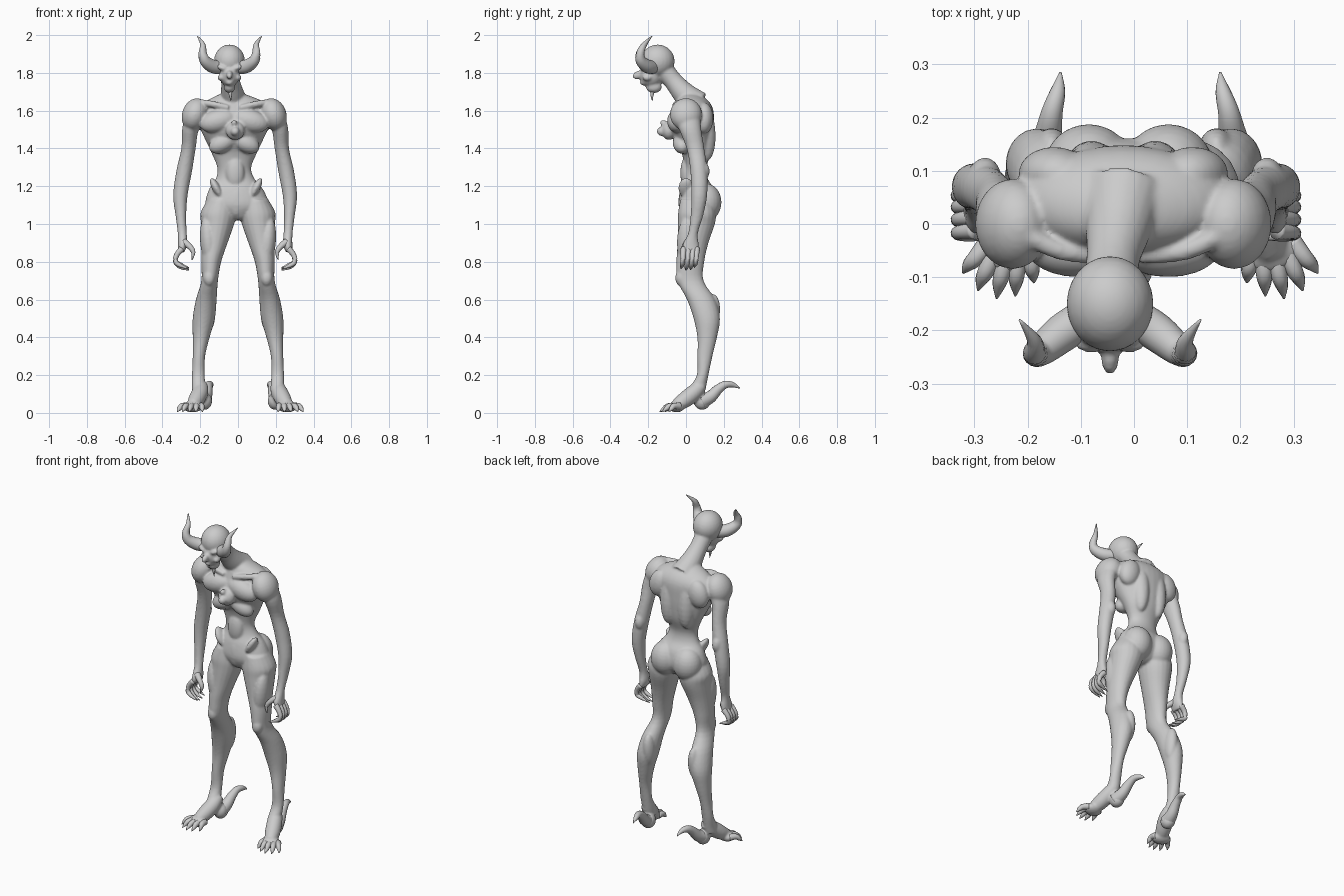
import bpy, bmesh, math
from mathutils import Vector, Matrix

grey = bpy.data.materials.new("grey skin")
grey.diffuse_color = (0.6, 0.6, 0.6, 1)


def spline(rows, steps):
    """Catmull-Rom interpolation of rows of numbers."""
    out, n = [], len(rows)
    for i in range(n - 1):
        p = [rows[max(0, min(n - 1, i + k))] for k in (-1, 0, 1, 2)]
        for s in range(steps):
            t = s / steps
            out.append([0.5 * (2 * b + (c - a) * t + (2*a - 5*b + 4*c - d) * t*t
                               + (3*b - a - 3*c + d) * t**3) for a, b, c, d in zip(*p)])
    return out + [list(rows[-1])]


def loft(bm, rows, side=1, off=0.0, sides=20, steps=4):
    """Rows (x,y,z,rx,ry) give level rings, rows (x,y,z,r) rings across the path."""
    pts = [[side * r[0] + off] + list(r[1:]) for r in rows]
    pts = spline(pts, steps)
    rings = []
    for i, p in enumerate(pts):
        c = Vector(p[:3])
        if len(p) == 5:
            u, v, ru, rv = Vector((1, 0, 0)), Vector((0, 1, 0)), p[3], p[4]
        else:
            t = Vector(pts[min(i + 1, len(pts) - 1)][:3]) - Vector(pts[max(i - 1, 0)][:3])
            q = t.to_track_quat('Z', 'Y')
            u, v = q @ Vector((1, 0, 0)), q @ Vector((0, 1, 0))
            ru = rv = p[3]
        ru, rv = max(ru, 0.001), max(rv, 0.001)
        rings.append([bm.verts.new(c + u * ru * math.cos(a) + v * rv * math.sin(a))
                      for a in (2 * math.pi * k / sides for k in range(sides))])
    for a, b in zip(rings, rings[1:]):
        for k in range(sides):
            bm.faces.new((a[k], a[(k + 1) % sides], b[(k + 1) % sides], b[k]))
    bm.faces.new(rings[0][::-1])
    bm.faces.new(rings[-1])


def ball(bm, c, r, tilt=(0, 0, 0)):
    """Ellipsoid with centre c, radii r, rotated about x, y and z."""
    m = Matrix.Translation(c)
    for ang, ax in zip(tilt, 'XYZ'):
        m = m @ Matrix.Rotation(ang, 4, ax)
    bmesh.ops.create_uvsphere(bm, u_segments=24, v_segments=14, radius=1,
                              matrix=m @ Matrix.Diagonal((*r, 1)))


def finish(bm, name, voxel=0.0):
    bmesh.ops.recalc_face_normals(bm, faces=bm.faces)
    me = bpy.data.meshes.new(name)
    bm.to_mesh(me)
    bm.free()
    me.materials.append(grey)
    for p in me.polygons:
        p.use_smooth = True
    ob = bpy.data.objects.new(name, me)
    bpy.context.collection.objects.link(ob)
    if voxel:
        m = ob.modifiers.new("blend", 'REMESH')
        m.mode, m.voxel_size, m.use_smooth_shade = 'VOXEL', voxel, True
        m = ob.modifiers.new("soften", 'SMOOTH')
        m.factor, m.iterations = 0.5, 5
    return ob


body = bmesh.new()

# torso and pelvis
loft(body, [(-.03, .02, 1.69, .06, .05), (-.02, .035, 1.65, .15, .085),
            (-.02, .04, 1.60, .195, .105), (-.02, .03, 1.52, .185, .118),
            (-.02, .04, 1.45, .155, .105), (-.02, .055, 1.38, .122, .08),
            (-.02, .05, 1.30, .09, .058), (-.015, .053, 1.24, .102, .062),
            (-.01, .06, 1.18, .145, .09), (-.005, .06, 1.10, .165, .10),
            (0, .055, 1.04, .10, .07), (0, .05, 1.02, .04, .04)], sides=32)
ball(body, (-.01, -.005, 1.12), (.045, .035, .085))
for s in (-1, 1):
    ball(body, (-.02 + s * .085, -.045, 1.545), (.10, .055, .06), (0, s * .25, 0))   # chest
    ball(body, (-.02 + s * .06, .09, 1.50), (.055, .065, .17), (.1, 0, 0))           # back column
    ball(body, (-.02 + s * .13, .095, 1.56), (.065, .05, .085), (0, s * -.3, 0))     # shoulder blade
    ball(body, (-.02 + s * .06, -.02, 1.43), (.08, .05, .05), (0, s * .5, 0))        # rib arch
    ball(body, (s * .075 - .01, .105, 1.115), (.085, .083, .10))                     # buttock
    ball(body, (s * .105 - .01, .0, 1.19), (.022, .04, .06), (0, s * .5, 0))         # hip bone
    loft(body, [(.03, -.06, 1.615, .015), (.12, -.05, 1.635, .018),
                (.2, -.01, 1.645, .018)], s, -.02, 10)                               # collar bone
# belly and chest growth
ball(body, (-.015, .005, 1.27), (.05, .035, .09))
ball(body, (-.015, -.09, 1.495), (.05, .04, .05))
ball(body, (-.015, -.125, 1.49), (.025, .03, .025))
ball(body, (-.02, -.12, 1.535), (.015, .018, .016))

# neck and head
loft(body, [(-.02, .055, 1.63, .08), (-.03, -.01, 1.69, .062),
            (-.04, -.07, 1.76, .05), (-.045, -.13, 1.83, .055)])
ball(body, (-.045, -.15, 1.862), (.082, .09, .088))
ball(body, (-.045, -.185, 1.79), (.053, .062, .065))
ball(body, (-.045, -.17, 1.725), (.03, .042, .032))
ball(body, (-.045, -.215, 1.75), (.024, .03, .018))
ball(body, (-.045, -.25, 1.79), (.017, .035, .022), (.4, 0, 0))
for s in (-1, 1):
    ball(body, (-.045 + s * .035, -.222, 1.825), (.035, .02, .015), (0, s * -.35, 0))  # brow
    ball(body, (-.045 + s * .045, -.205, 1.775), (.018, .025, .018))                   # cheek

for s in (-1, 1):
    # arm, with deltoid, elbow and palm
    loft(body, [(.19, .005, 1.61, .06, .07), (.235, .02, 1.51, .045, .06),
                (.247, .05, 1.40, .038, .047), (.27, .068, 1.28, .042, .045),
                (.29, .07, 1.15, .038, .042), (.287, .057, 1.04, .028, .033),
                (.28, .037, .95, .024, .026), (.278, .025, .89, .025, .043),
                (.288, .025, .85, .018, .042)], s, -.015)
    ball(body, (s * .208 - .02, .0, 1.58), (.068, .085, .088), (0, s * -.35, 0))
    ball(body, (s * .265 - .015, .09, 1.28), (.03, .035, .05))

    # leg from hip to ankle
    loft(body, [(.09, .055, 1.13, .07, .085), (.103, .058, 1.06, .095, .10),
                (.108, .055, 1.0, .088, .098), (.125, .037, .9, .07, .082),
                (.142, .023, .8, .053, .074), (.15, .023, .7, .044, .07),
                (.168, .08, .6, .055, .075), (.181, .11, .5, .059, .07),
                (.195, .112, .4, .045, .052), (.207, .1, .3, .033, .04),
                (.21, .088, .2, .034, .031), (.208, .06, .13, .036, .045),
                (.21, .05, .09, .035, .045)], s)
    ball(body, (s * .152, -.025, .715), (.032, .032, .045))       # knee cap
    ball(body, (s * .155, .01, .9), (.045, .058, .14), (0, s * .1, 0))   # thigh muscle
    ball(body, (s * .155, .135, .53), (.035, .045, .10), (-.1, 0, 0))   # calf
    # foot and heel pad
    loft(body, [(.2, .085, .15, .03), (.21, .045, .11, .043), (.23, -.005, .07, .043),
                (.248, -.05, .04, .034)], s, .01)
    ball(body, (s * .25 + .01, -.05, .033), (.055, .042, .03), (0, 0, s * .3))
    ball(body, (s * .187 + .01, .085, .062), (.04, .045, .046))
finish(body, "body", 0.0065)

for s, tag in ((-1, "left"), (1, "right")):
    # horn, sweeping out then up and back
    bm = bmesh.new()
    loft(bm, [(.045, -.175, 1.83, .036), (.09, -.205, 1.835, .036), (.13, -.238, 1.865, .029),
              (.142, -.242, 1.905, .022), (.142, -.22, 1.95, .014), (.17, -.18, 1.995, .002)],
         s, -.045, 16)
    finish(bm, tag + "_horn")

    # heel spur
    bm = bmesh.new()
    loft(bm, [(.19, .08, .06, .04), (.181, .13, .085, .033), (.173, .17, .125, .026),
              (.166, .21, .15, .02), (.155, .25, .148, .014), (.15, .285, .13, .002)], s, .012, 14)
    finish(bm, tag + "_heel_spur")

    # clawed toes fanned outward
    bm = bmesh.new()
    for x0, x1, y1 in ((.21, .2, -.11), (.23, .235, -.135), (.25, .27, -.14),
                       (.272, .305, -.125), (.285, .333, -.092)):
        y0 = -.045 if x0 < .28 else -.035
        loft(bm, [(x0, y0, .035, .02), ((x0 + x1) / 2, (y0 + y1) / 2, .036, .016),
                  (x0 + (x1 - x0) * .8, y0 + (y1 - y0) * .75, .022, .012),
                  (x1, y1, .006, .002)], s, .012, 10)
    finish(bm, tag + "_toes")

    # curled fingers and thumb
    bm = bmesh.new()
    for y, d in ((-.012, .008), (.013, 0), (.037, .003), (.058, .014)):
        loft(bm, [(.282, y, .87, .017), (.31, y - .003, .835, .014), (.315, y - .006, .80, .013),
                  (.29, y - .01, .772 + d, .011), (.245, y - .014, .755 + d, .002)], s, -.015, 10)
    loft(bm, [(.272, .01, .905, .02), (.24, -.008, .88, .015), (.222, -.015, .85, .012),
              (.228, -.02, .81, .002)], s, -.015, 10)
    finish(bm, tag + "_fingers")

# small chin beard spike
bm = bmesh.new()
loft(bm, [(-.042, -.175, 1.71, .014), (-.04, -.18, 1.685, .009), (-.038, -.178, 1.65, .001)], sides=8)
finish(bm, "chin_spike")
